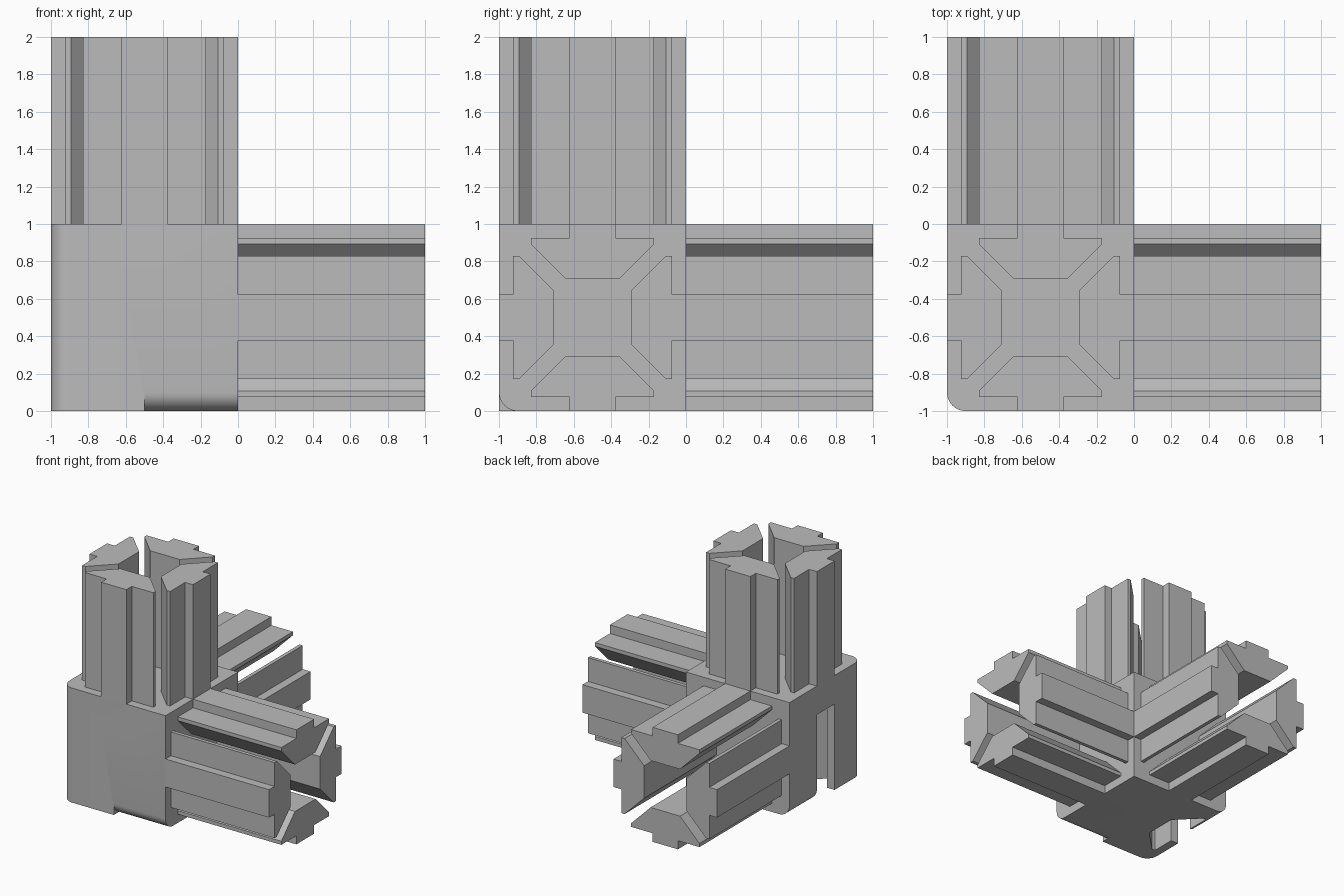
import bpy, bmesh, math
from mathutils import Matrix, Vector

if "Cube" in bpy.data.objects:
    bpy.data.objects.remove(bpy.data.objects["Cube"], do_unlink=True)

grey = bpy.data.materials.new("plain_grey")
grey.use_nodes = True
grey.diffuse_color = (0.5, 0.5, 0.5, 1)
grey.node_tree.nodes["Principled BSDF"].inputs["Base Color"].default_value = (0.5, 0.5, 0.5, 1)

CENTRE = Matrix.Translation((-0.5, -0.5, 0.5))      # middle of the corner block
CYCLE = Matrix(((0, 0, 1, 0), (1, 0, 0, 0), (0, 1, 0, 0), (0, 0, 0, 1)))  # z->x, x->y, y->z
AXES = {"up": Matrix.Identity(4), "side": CYCLE, "back": CYCLE @ CYCLE}
RADIUS = 0.1


def add_object(name, bm):
    bmesh.ops.recalc_face_normals(bm, faces=bm.faces)
    mesh = bpy.data.meshes.new(name)
    bm.to_mesh(mesh)
    bm.free()
    mesh.materials.append(grey)
    obj = bpy.data.objects.new(name, mesh)
    bpy.context.scene.collection.objects.link(obj)
    return obj


def prism(name, profile, low, high, matrix):
    """Extrude a profile from low to high, then place it around the block centre."""
    bm = bmesh.new()
    face = bm.faces.new([bm.verts.new((x, y, low)) for x, y in profile])
    top = bmesh.ops.extrude_face_region(bm, geom=[face])["geom"]
    verts = [v for v in top if isinstance(v, bmesh.types.BMVert)]
    bmesh.ops.translate(bm, verts=verts, vec=(0, 0, high - low))
    bm.transform(CENTRE @ matrix)
    return add_object(name, bm)


def tongue_profile(outer):
    """T-shaped tongue with a tapered root, mirrored about its middle."""
    half = [(0.122, outer), (0.122, 0.425), (0.33, 0.425), (0.33, 0.393), (0.142, 0.205)]
    return half + [(-x, y) for x, y in reversed(half)]


def turn(quarters):
    return Matrix.Rotation(quarters * math.pi / 2, 4, "Z")


# Corner block with one rounded upright edge
bm = bmesh.new()
bmesh.ops.create_cube(bm, size=1, matrix=CENTRE)
upright = [e for e in bm.edges if all(v.co.x < -0.9 and v.co.y < -0.9 for v in e.verts)]
bmesh.ops.bevel(bm, geom=upright, offset=RADIUS, segments=8, profile=0.5, affect="EDGES")
block = add_object("corner_block", bm)

# Cutters: T-slots in the front and right faces, and the rounded bottom edges
cutters = [prism("slot_cutter", tongue_profile(0.6), -0.6, 0.25, turn(q)) for q in (1, 2)]
arc = [(-0.4 - RADIUS * math.sin(a), -0.4 - RADIUS * math.cos(a))
       for a in (i * math.pi / 16 for i in range(9))]
fillet = [(-0.6, -0.6), (-0.4, -0.6)] + arc + [(-0.6, -0.4)]
cutters += [prism("edge_cutter", fillet, 0, 0.6, AXES[n]) for n in ("side", "back")]

for cutter in cutters:
    cutter.hide_render = True
    mod = block.modifiers.new("cut", "BOOLEAN")
    mod.operation = "DIFFERENCE"
    mod.solver = "EXACT"
    mod.object = cutter

# Bake the cuts and drop the cutters
depsgraph = bpy.context.evaluated_depsgraph_get()
cut_mesh = bpy.data.meshes.new_from_object(block.evaluated_get(depsgraph))
block.modifiers.clear()
block.data = cut_mesh
for cutter in cutters:
    bpy.data.objects.remove(cutter, do_unlink=True)

# Three arms of four tongues each
for direction, axis in AXES.items():
    for q in range(4):
        prism(f"{direction}_arm_tongue_{q + 1}", tongue_profile(0.5), 0.5, 1.5, axis @ turn(q))

# Smooth only the rounded edges
for obj in bpy.context.selected_objects:
    obj.select_set(False)
block.select_set(True)
bpy.context.view_layer.objects.active = block
bpy.ops.object.shade_smooth_by_angle(angle=math.radians(30))
